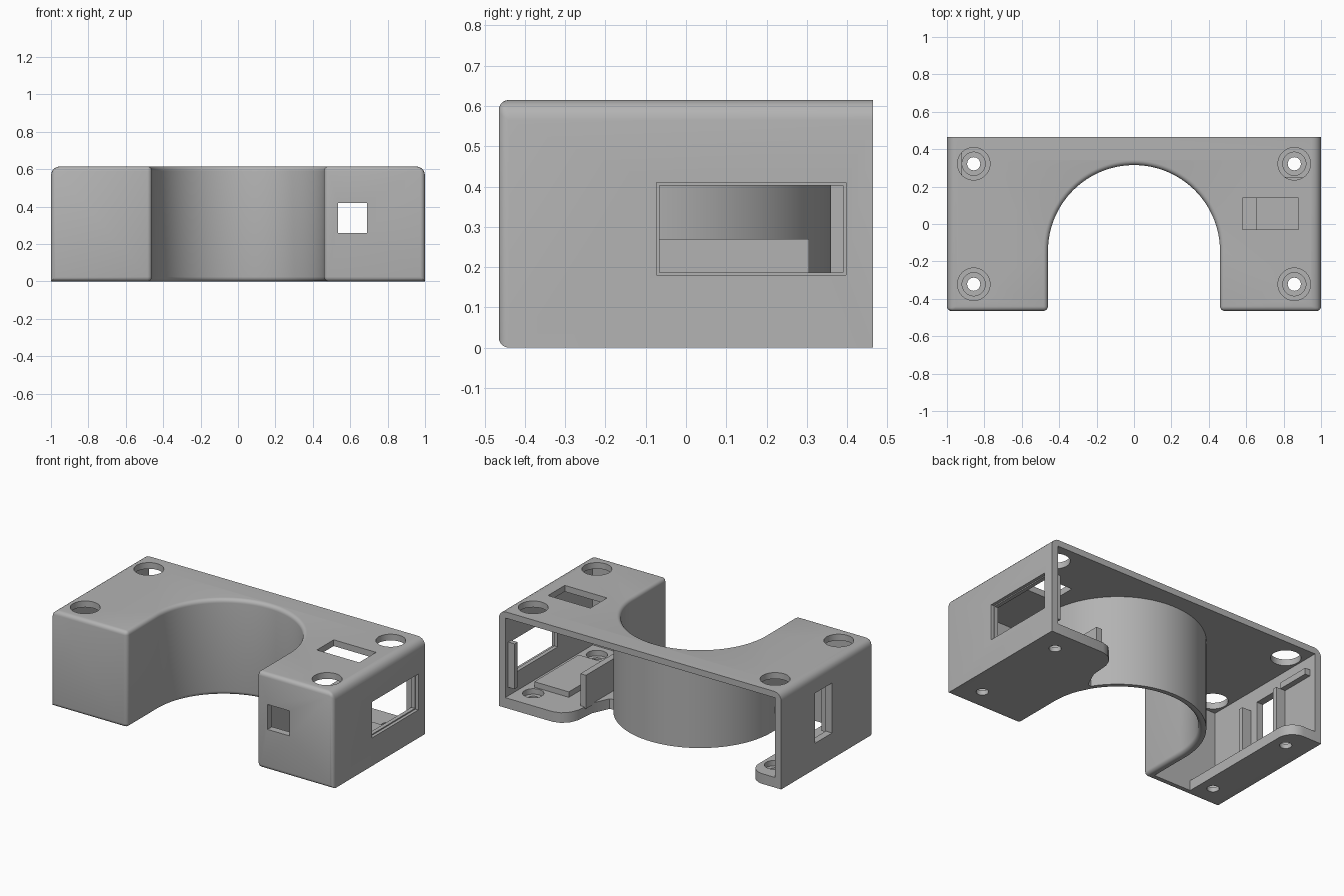
import bpy, bmesh, math
from mathutils import Vector

cube = bpy.data.objects.get("Cube")
if cube:
    bpy.data.objects.remove(cube, do_unlink=True)

grey = bpy.data.materials.new("plain grey")
grey.use_nodes = True
colour = (0.45, 0.45, 0.45, 1)
grey.diffuse_color = colour
grey.node_tree.nodes["Principled BSDF"].inputs["Base Color"].default_value = colour

W, D, H = 1.0, 0.465, 0.615       # half width, half depth, height
WALL, CY = 0.045, -0.145          # wall thickness, bay centre in y
R = 0.46                          # bay radius
FLOOR = 0.065
SCREWS = [(sx * 0.857, sy * 0.322) for sx in (-1, 1) for sy in (-1, 1)]


def prism(name, points, z0, z1):
    """Extrude a flat outline from z0 to z1."""
    bm = bmesh.new()
    face = bm.faces.new([bm.verts.new((x, y, z0)) for x, y in points])
    top = bmesh.ops.extrude_face_region(bm, geom=[face])["geom"]
    verts = [v for v in top if isinstance(v, bmesh.types.BMVert)]
    bmesh.ops.translate(bm, verts=verts, vec=(0, 0, z1 - z0))
    bmesh.ops.recalc_face_normals(bm, faces=bm.faces)
    mesh = bpy.data.meshes.new(name)
    bm.to_mesh(mesh)
    bm.free()
    mesh.materials.append(grey)
    obj = bpy.data.objects.new(name, mesh)
    bpy.context.collection.objects.link(obj)
    return obj


def box(name, x, y, z):
    return prism(name, [(x[0], y[0]), (x[1], y[0]), (x[1], y[1]), (x[0], y[1])], *z)


def circle(cx, cy, r, n=48):
    return [(cx + r * math.cos(2 * math.pi * i / n),
             cy + r * math.sin(2 * math.pi * i / n)) for i in range(n)]


def u_outline(half, front, back, r, n=64):
    """U-shaped outline around the round bay."""
    arc = [(r * math.cos(math.pi * i / n), CY + r * math.sin(math.pi * i / n))
           for i in range(n + 1)]
    return [(half, back), (half, front), (r, front)] + arc + \
           [(-r, front), (-half, front), (-half, back)]


def apply(obj, mod):
    bpy.context.view_layer.objects.active = obj
    bpy.ops.object.modifier_apply(modifier=mod.name)


def cut(obj, cutter):
    mod = obj.modifiers.new("cut", "BOOLEAN")
    mod.operation, mod.solver, mod.object = "DIFFERENCE", "EXACT", cutter
    apply(obj, mod)
    bpy.data.objects.remove(cutter, do_unlink=True)


def smooth(obj):
    bpy.ops.object.select_all(action="DESELECT")
    obj.select_set(True)
    bpy.context.view_layer.objects.active = obj
    bpy.ops.object.shade_smooth_by_angle(angle=math.radians(30))


# Outer body with rounded edges; the back and the lower sides stay sharp
body = prism("housing_shell", u_outline(W, -D, D, R), 0, H)
weights = body.data.attributes.new("bevel_weight_edge", "FLOAT", "EDGE")
for edge in body.data.edges:
    a, b = (body.data.vertices[i].co for i in edge.vertices)
    mid, along = (a + b) / 2, b - a
    if mid.y > D - 0.001:
        continue
    on_side = abs(mid.x) > W - 0.001
    on_front = mid.y < -D + 0.001
    if abs(along.z) > 0.1:
        weight = 0.5 if on_front else 0
    elif on_side:
        weight = 1 if mid.z > 0.1 else 0
    else:
        weight = 0.5
    weights.data[edge.index].value = weight
bevel = body.modifiers.new("round", "BEVEL")
bevel.limit_method, bevel.width, bevel.segments = "WEIGHT", 0.05, 5
apply(body, bevel)

# Hollow inside, open at the back and below
cut(body, prism("cavity", u_outline(W - WALL, WALL - D, D + 0.1, R + WALL), -0.1, H - 0.04))

# Screwdriver holes and the slot in the roof
for x, y in SCREWS:
    cut(body, prism("access_hole", circle(x, y, 0.087), 0.5, 0.7))
cut(body, box("roof_slot", (0.58, 0.88), (-0.03, 0.14), (0.5, 0.7)))

# Front square hole, left window with a stepped rim, right slot
cut(body, box("front_hole", (0.535, 0.69), (-0.6, -0.38), (0.26, 0.42)))
cut(body, box("window_rim", (0.98, 1.1), (-0.073, 0.397), (0.18, 0.41)))
cut(body, box("window", (0.9, 1.1), (-0.066, 0.39), (0.187, 0.403)))
cut(body, box("side_slot", (-1.1, -0.9), (-0.05, 0.125), (0.165, 0.485)))

# Floors: a wide one on the left, a narrow strip on the right
wide = [(0.97, -0.43), (0.97, D), (0.62, D), (0.57, 0.45), (0.53, 0.41), (0.51, 0.36),
        (0.5, 0.24), (0.45, 0.13), (0.4, 0.12), (0.45, 0.02), (0.48, -0.1), (0.48, -0.43)]
corner = [(-0.87 + 0.1 * math.sin(math.pi * i / 16),
           D - 0.1 + 0.1 * math.cos(math.pi * i / 16)) for i in range(9)]
narrow = [(-0.97, -0.43), (-0.97, D)] + corner + [(-0.77, -0.43)]
for name, outline, side in (("left_floor", wide, 1), ("right_floor", narrow, -1)):
    floor = prism(name, outline, 0, FLOOR)
    for x, y in SCREWS:
        if x * side > 0:
            cut(floor, prism("screw_hole", circle(x, y, 0.035), -0.1, 0.2))
            cut(floor, prism("screw_seat", circle(x, y, 0.062), 0.03, 0.2))
    smooth(floor)

# Inner supports on the left
box("tray_pad", (0.655, 0.9), (-0.2, 0.25), (FLOOR - 0.01, 0.1))
box("tray_wall", (0.495, 0.535), (-0.2, 0.305), (FLOOR - 0.01, 0.27))
box("window_tab", (0.91, 0.96), (0.405, 0.435), (0.12, 0.41))

# Ribs beside the right slot
for label, y in (("front", -0.13), ("back", 0.17)):
    box(label + "_slot_rib", (-0.96, -0.89), (y, y + 0.03), (0.13, 0.45))
box("slot_shelf", (-0.96, -0.92), (0.2, 0.42), (0.45, 0.49))

smooth(body)
